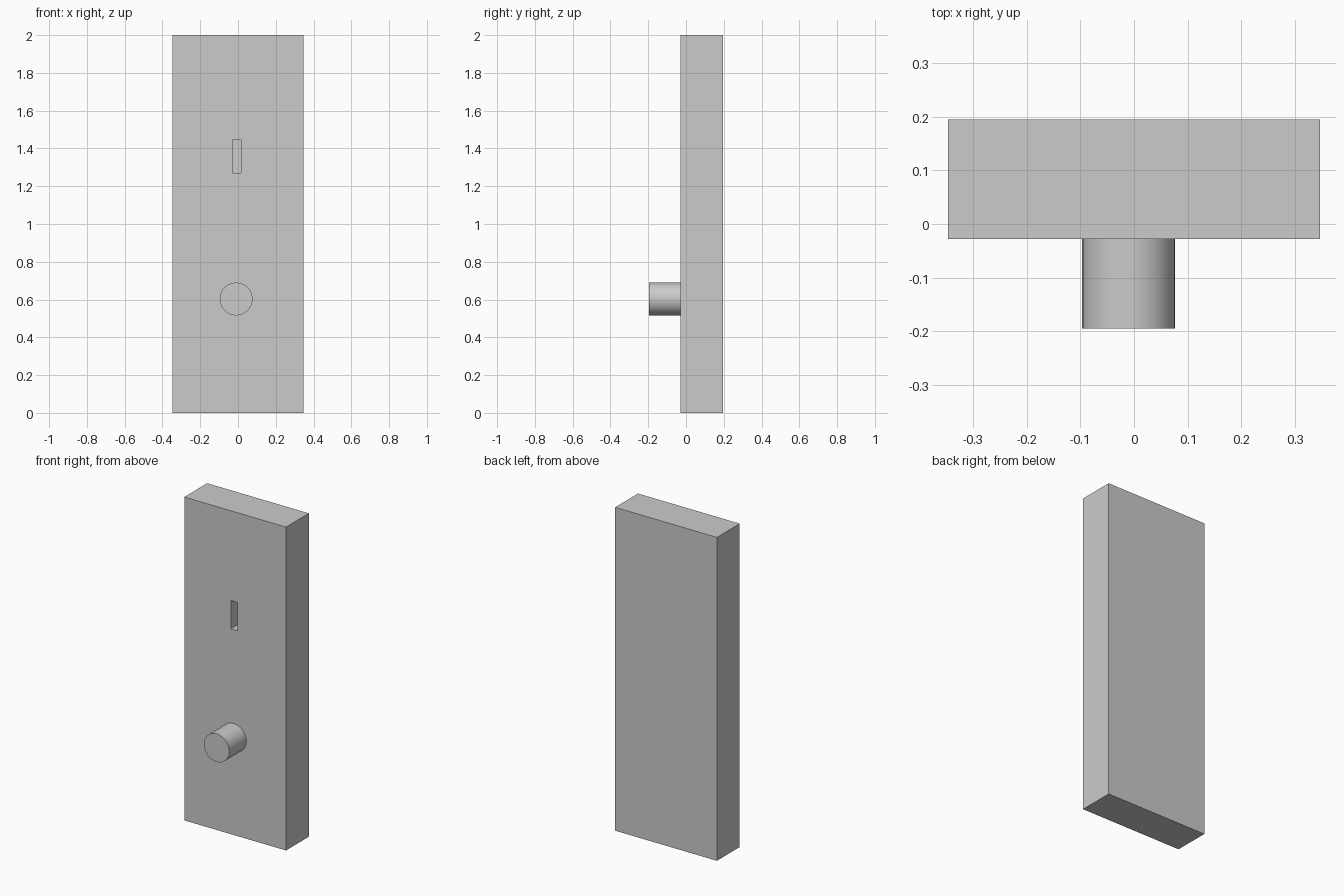
import bpy
from math import radians

if "Cube" in bpy.data.objects:
    bpy.data.objects.remove(bpy.data.objects["Cube"])


def box(name, x0, x1, y0, y1, z0, z1):
    bpy.ops.mesh.primitive_cube_add(
        size=1, location=((x0 + x1) / 2, (y0 + y1) / 2, (z0 + z1) / 2))
    ob = bpy.context.object
    ob.name = name
    ob.scale = (x1 - x0, y1 - y0, z1 - z0)
    bpy.ops.object.transform_apply(location=False, rotation=False, scale=True)
    return ob


FRONT = -0.028   # y of the plate's front face

# Main plate
plate = box("lock_plate", -0.348, 0.348, FRONT, 0.195, 0, 2)

# Blind key slot cut into the front
cutter = box("slot_cutter", -0.029, 0.016, FRONT - 0.1, FRONT + 0.11, 1.27, 1.445)
cut = plate.modifiers.new("key_slot", 'BOOLEAN')
cut.operation = 'DIFFERENCE'
cut.solver = 'EXACT'
cut.object = cutter
bpy.context.view_layer.objects.active = plate
bpy.ops.object.modifier_apply(modifier=cut.name)
bpy.data.objects.remove(cutter)

# Round knob standing out from the front
bpy.ops.mesh.primitive_cylinder_add(
    vertices=32, radius=0.087, depth=FRONT + 0.195,
    location=(-0.01, (FRONT - 0.195) / 2, 0.603), rotation=(radians(90), 0, 0))
knob = bpy.context.object
knob.name = "knob"
bpy.ops.object.shade_smooth_by_angle(angle=radians(35))
